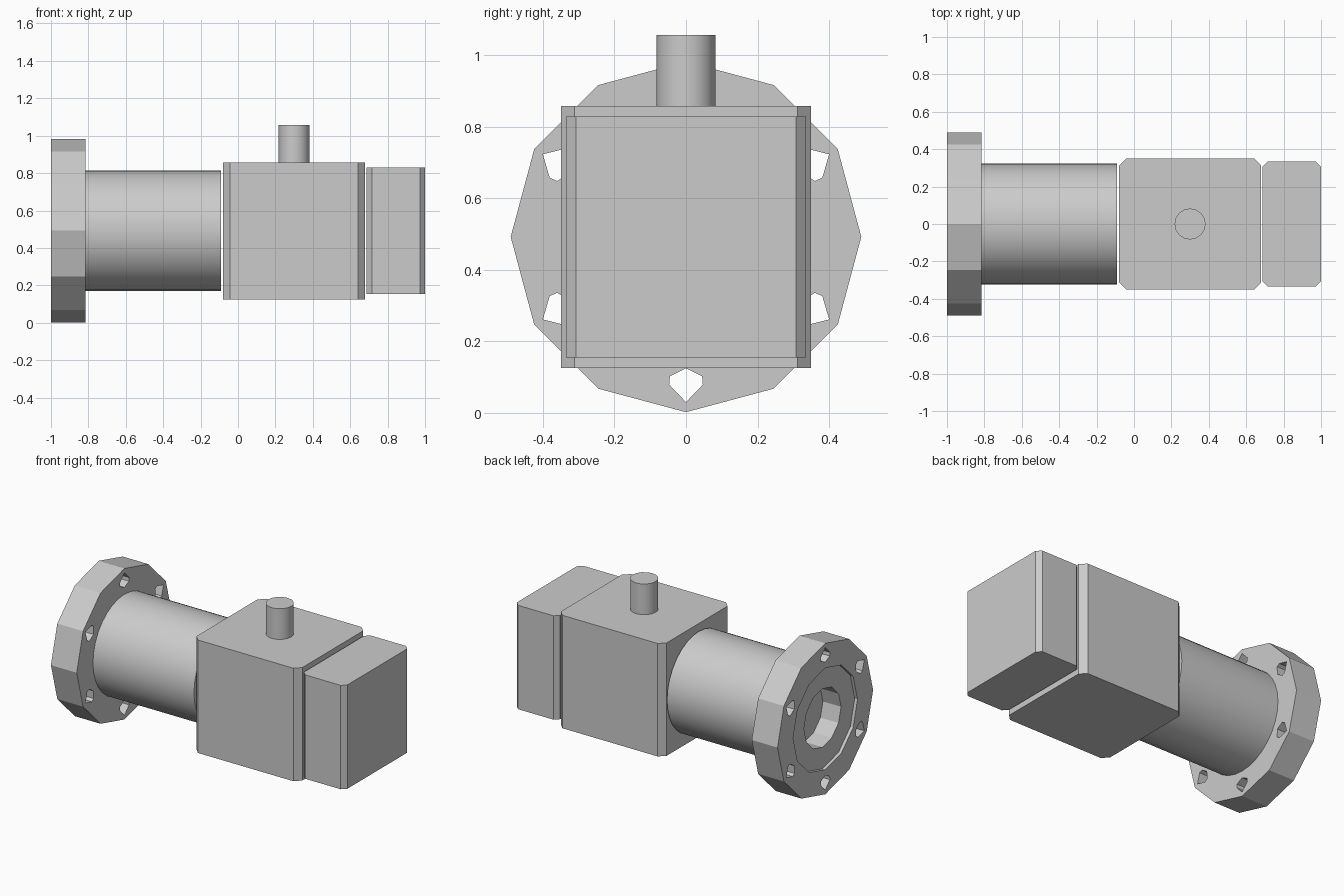
import bpy, bmesh
from math import sin, cos, pi, radians
from mathutils import Matrix

cube = bpy.data.objects.get("Cube")
if cube:
    bpy.data.objects.remove(cube, do_unlink=True)

AXIS_Z = 0.492

grey = bpy.data.materials.new("plain_grey")
grey.use_nodes = True
grey.diffuse_color = (0.6, 0.6, 0.6, 1)
grey.node_tree.nodes["Principled BSDF"].inputs["Base Color"].default_value = (0.6, 0.6, 0.6, 1)

# Local z of a horizontal part runs along +x, local x points down
ALONG_X = Matrix(((0, 0, 1, 0), (0, 1, 0, 0), (-1, 0, 0, AXIS_Z), (0, 0, 0, 1)))


def prism(name, outline, low, high, matrix=Matrix(), smooth=False):
    """Extrude a closed outline from low to high along local z."""
    bm = bmesh.new()
    base = bm.faces.new([bm.verts.new((x, y, low)) for x, y in outline])
    top = bmesh.ops.extrude_face_region(bm, geom=[base])["geom"]
    verts = [v for v in top if isinstance(v, bmesh.types.BMVert)]
    bmesh.ops.translate(bm, verts=verts, vec=(0, 0, high - low))
    bmesh.ops.recalc_face_normals(bm, faces=bm.faces)
    bm.transform(matrix)
    mesh = bpy.data.meshes.new(name)
    bm.to_mesh(mesh)
    bm.free()
    mesh.materials.append(grey)
    obj = bpy.data.objects.new(name, mesh)
    bpy.context.collection.objects.link(obj)
    if smooth:
        bpy.ops.object.select_all(action="DESELECT")
        obj.select_set(True)
        bpy.context.view_layer.objects.active = obj
        bpy.ops.object.shade_smooth_by_angle(angle=radians(29))
    return obj


def ring(radius, sides):
    return [(radius * cos(2 * pi * i / sides), radius * sin(2 * pi * i / sides)) for i in range(sides)]


def chamfered(x0, x1, half, cut):
    """Rectangle outline with its four corners cut off."""
    return [(x0 + cut, -half), (x1 - cut, -half), (x1, -half + cut), (x1, half - cut),
            (x1 - cut, half), (x0 + cut, half), (x0, half - cut), (x0, -half + cut)]


def carve(target, cutter):
    mod = target.modifiers.new(cutter.name, "BOOLEAN")
    mod.operation = "DIFFERENCE"
    mod.solver = "EXACT"
    mod.object = cutter
    cutter.hide_render = True
    cutter.hide_viewport = True
    cutter.display_type = "WIRE"


# Twelve-sided flange with bolt holes, face recess and central bore
flange = prism("flange", ring(0.49, 12), -1.0, -0.815, ALONG_X)
carve(flange, prism("recess_cutter", ring(0.33, 12), -1.1, -0.98, ALONG_X))
carve(flange, prism("bore_cutter", ring(0.19, 12), -1.1, -0.85, ALONG_X))
bolt_hole = [(0.462, 0), (0.413, 0.047), (0.39, 0.045), (0.367, 0), (0.39, -0.045), (0.413, -0.047)]
for i in range(6):
    turn = ALONG_X @ Matrix.Rotation(i * pi / 3, 4, "Z")
    carve(flange, prism(f"bolt_hole_cutter_{i + 1}", bolt_hole, -1.1, -0.7, turn))

# Smooth barrel between flange and housing
prism("barrel", ring(0.323, 32), -0.82, -0.09, ALONG_X, smooth=True)

# Main housing and end cap, chamfered on the upright edges
prism("housing", chamfered(-0.08, 0.68, 0.35, 0.038), 0.125, 0.858)
prism("end_cap", chamfered(0.688, 1.0, 0.335, 0.028), 0.155, 0.829)

# Round stub on top of the housing
prism("top_stub", ring(0.083, 16), 0.85, 1.057, Matrix.Translation((0.3, 0, 0)), smooth=True)
